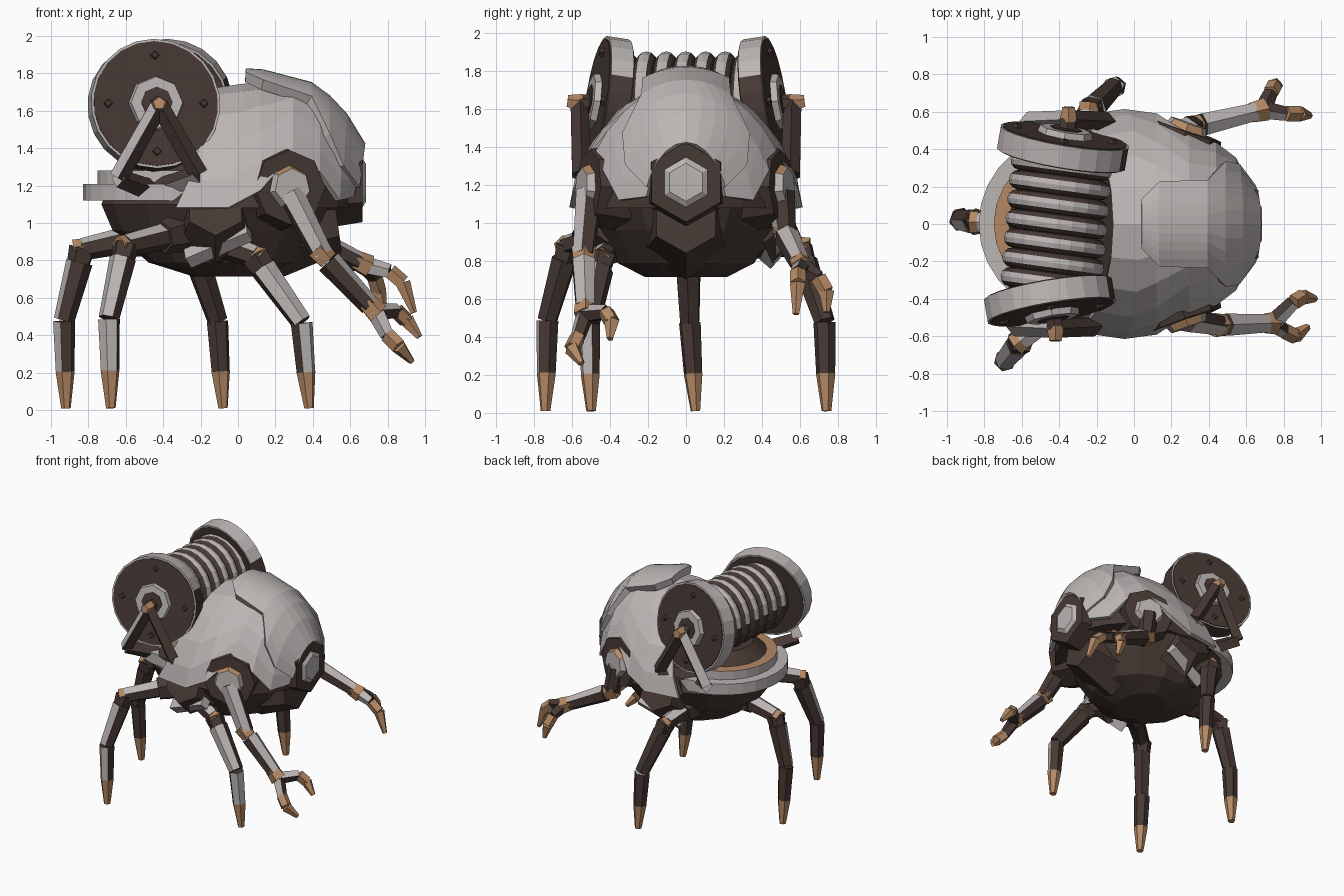
import bpy, bmesh, math
from mathutils import Vector, Matrix

cube = bpy.data.objects.get("Cube")
if cube:
    bpy.data.objects.remove(cube)


def material(name, rgb):
    m = bpy.data.materials.new(name)
    m.use_nodes = True
    m.diffuse_color = (*rgb, 1)
    m.node_tree.nodes["Principled BSDF"].inputs["Base Color"].default_value = (*rgb, 1)
    return m


GREY = material("pale_grey", (0.50, 0.465, 0.455))
DARK = material("dark_brown", (0.062, 0.041, 0.034))
TAN = material("copper_tan", (0.46, 0.25, 0.13))


def finish(name, bm, mat, accent=None, rule=None):
    """Turn a bmesh into an object; faces that pass the rule get the accent."""
    bmesh.ops.recalc_face_normals(bm, faces=bm.faces)
    bm.normal_update()
    if rule:
        for f in bm.faces:
            f.material_index = int(rule(f))
    me = bpy.data.meshes.new(name)
    bm.to_mesh(me)
    bm.free()
    me.materials.append(mat)
    if accent:
        me.materials.append(accent)
    ob = bpy.data.objects.new(name, me)
    bpy.context.collection.objects.link(ob)
    return ob


def rod(name, p, q, r0, r1, mat, sides=6, accent=None, toward=None, limit=0.55):
    """Tapered prism from p to q; faces turned toward a direction get the accent."""
    p, q = Vector(p), Vector(q)
    d = q - p
    bm = bmesh.new()
    bmesh.ops.create_cone(bm, cap_ends=True, segments=sides, radius1=r0, radius2=r1, depth=d.length,
                          matrix=Matrix.Translation((p + q) / 2) @ d.to_track_quat('Z', 'Y').to_matrix().to_4x4())
    rule = None
    if toward:
        t = Vector(toward).normalized()
        rule = lambda f: f.normal.dot(t) > limit
    return finish(name, bm, mat, accent, rule)


def loft(name, rings, mat, closed=False, caps=False):
    bm = bmesh.new()
    rows = [[bm.verts.new(v) for v in ring] for ring in rings]
    n = len(rows[0])
    for a, b in zip(rows, rows[1:]):
        for i in range(n if closed else n - 1):
            j = (i + 1) % n
            bm.faces.new((a[i], a[j], b[j], b[i]))
    if caps:
        bm.faces.new(rows[0])
        bm.faces.new(rows[-1])
    return finish(name, bm, mat)


def arch(x, w, h, angle, lean=0.0, n=10):
    """Domed cross-section of the body, leaning back toward its lower edge."""
    ring = []
    for i in range(n + 1):
        a = math.radians(angle) * (2 * i / n - 1)
        c = max(math.cos(a), 0)
        ring.append((x - lean * (1 - c), w * math.sin(a), 1.08 + h * c ** 1.25))
    return ring


# Body shell: x, half width, height, opening angle, lean
stations = [(-0.11, 0.56, 0.63, 90, 0.22), (0.03, 0.60, 0.65, 90, 0.08), (0.12, 0.59, 0.65, 78, 0),
            (0.29, 0.55, 0.64, 58, 0), (0.43, 0.465, 0.58, 66, 0), (0.55, 0.35, 0.47, 82, 0.02),
            (0.645, 0.21, 0.32, 75, 0.05)]
shell = loft("body_shell", [arch(*s) for s in stations], GREY)
core = loft("inner_body", [arch(x, w - 0.05, h - 0.05, 90, l) for x, w, h, a, l in stations], DARK,
            closed=True, caps=True)
crest = loft("crest_plate", [arch(x, w + 0.04, h + 0.07 - 0.06 * x, a, l) for x, w, h, a, l in (
    (0.04, 0.60, 0.65, 11, 0), (0.13, 0.59, 0.65, 20, 0), (0.38, 0.50, 0.60, 24, 0),
    (0.47, 0.42, 0.54, 44, 0), (0.56, 0.32, 0.45, 58, 0.04), (0.655, 0.17, 0.30, 66, 0.05))], GREY)
for ob, t in ((shell, 0.03), (crest, 0.06)):
    mod = ob.modifiers.new("thickness", 'SOLIDIFY')
    mod.thickness = t
    mod.offset = 0


def oval(cx, rx, ry, z, n=14):
    return [(cx + rx * math.cos(math.tau * i / n), ry * math.sin(math.tau * i / n), z) for i in range(n)]


# Lower hull and rear turntable
loft("lower_hull", [oval(-0.06, 0.18, 0.22, 0.715), oval(-0.08, 0.40, 0.37, 0.79), oval(-0.10, 0.57, 0.47, 0.96),
                    oval(-0.10, 0.63, 0.55, 1.10), oval(-0.10, 0.60, 0.50, 1.18)], DARK, closed=True, caps=True)
rod("turntable_rim", (-0.35, 0, 1.12), (-0.35, 0, 1.21), 0.48, 0.48, GREY, 28)
rod("turntable_drum", (-0.35, 0, 1.21), (-0.35, 0, 1.28), 0.40, 0.40, GREY, 24, TAN, (0, 0, 1))
rod("turntable_dome", (-0.35, 0, 1.28), (-0.35, 0, 1.36), 0.32, 0.22, DARK, 20)

# Eye
rod("eye_housing", (0.42, 0, 1.215), (0.665, 0, 1.215), 0.25, 0.21, DARK)
rod("eye_lens", (0.66, 0, 1.215), (0.685, 0, 1.215), 0.14, 0.10, GREY)
rod("chin", (0.18, 0, 0.97), (0.53, 0, 1.02), 0.27, 0.18, DARK)

# Cable spool: two splayed flanges, a core and windings
a, b = Vector((-0.45, -0.41, 1.63)), Vector((-0.38, 0.41, 1.63))
rod("spool_core", a, b, 0.225, 0.225, DARK, 20)
axis = (b - a).normalized()
for i in range(7):
    c = a.lerp(b, 0.12 + 0.76 * i / 6)
    tilt = axis + Vector((0.05, 0, 0))
    bpy.ops.mesh.primitive_torus_add(major_segments=20, minor_segments=12, major_radius=0.222,
                                     minor_radius=0.052, location=c,
                                     rotation=tilt.to_track_quat('Z', 'Y').to_euler())
    ob = bpy.context.object
    ob.name = "cable_winding"
    ob.data.materials.append(DARK)
    ob.data.materials.append(GREY)
    turn = ob.rotation_euler.to_matrix()
    for f in ob.data.polygons:
        nrm, out = turn @ f.normal, (turn @ f.center).normalized()
        f.material_index = int(nrm.dot(out) > 0.82 and nrm.z > 0.05)

for c, s in ((a, -1), (b, 1)):
    n = Vector((0.17, s, 0.15)).normalized()
    side = n.cross(Vector((0, 0, 1))).normalized()
    up = side.cross(n)
    rod("spool_flange", c - n * 0.06, c + n * 0.06, 0.35, 0.35, DARK, 22, GREY, (-0.6, 0, 0.8), -0.25)
    for e in (-1, 1):
        rod("flange_face", c + n * e * 0.058, c + n * e * 0.066, 0.337, 0.337, DARK, 22)
    rod("spool_hub", c + n * 0.06, c + n * 0.10, 0.15, 0.14, GREY, 8)
    rod("hub_recess", c + n * 0.10, c + n * 0.106, 0.085, 0.085, DARK, 8)
    for k in range(4):
        g = math.tau * k / 4
        o = c + (side * math.cos(g) + up * math.sin(g)) * 0.26
        rod("flange_bolt", o + n * 0.06, o + n * 0.085, 0.028, 0.018, DARK, 4)
    # Spool support frame
    hub = Vector((c.x + 0.03, s * 0.56, 1.63))
    rod("axle", c, hub, 0.055, 0.045, DARK)
    rod("axle_cap", hub - Vector((0, s * 0.01, 0)), hub + Vector((0, s * 0.065, 0.01)), 0.05, 0.035, TAN, 5)
    for foot in ((c.x - 0.19, s * 0.55, 1.24), (c.x + 0.24, s * 0.55, 1.26)):
        rod("spool_strut", hub, foot, 0.048, 0.05, DARK, 4, GREY, (-0.7, 0, 0.7))
        rod("strut_foot", foot, (c.x, s * 0.36, 1.17), 0.05, 0.06, DARK, 4, GREY, (-0.5, s, 0), 0.7)


def part(p, q, t):
    return Vector(p).lerp(Vector(q), t)


def knuckle(name, p, q, mat, r=0.06):
    """Short block straddling a joint along the direction p to q."""
    d = (Vector(q) - Vector(p)).normalized() * 0.045
    rod(name, Vector(p) - d, Vector(p) + d, r, r * 0.85, mat, 5)


# Walking legs: hip, knee, ankle, toe, the direction their pale paint faces, and its tightness
legs = [("right_rear_leg", (-0.30, -0.38, 0.95), (-0.60, -0.62, 0.88), (-0.69, -0.73, 0.49), (-0.68, -0.74, 0.01), (-0.2, -1, 0.2), 0.5),
        ("rear_leg", (-0.50, 0, 0.93), (-0.83, 0.01, 0.86), (-0.93, 0.02, 0.48), (-0.92, 0.05, 0.01), (-0.8, -0.6, 0.3), 0.85),
        ("left_leg", (-0.28, 0.34, 0.92), (-0.24, 0.60, 0.87), (-0.11, 0.73, 0.48), (-0.08, 0.74, 0.01), (0, 0.1, 1), 0.8),
        ("right_front_leg", (-0.14, -0.36, 0.90), (0.09, -0.44, 0.82), (0.34, -0.51, 0.47), (0.38, -0.50, 0.01), (0.4, -1, 0.2), 0.55)]
for name, hip, knee, ankle, toe, face, tight in legs:
    rod(name + "_hip", part(hip, knee, -0.2), part(hip, knee, 0.35), 0.12, 0.09, DARK)
    rod(name + "_thigh", part(hip, knee, 0.3), knee, 0.072, 0.06, DARK, 6, GREY, (face[0] / 2, face[1] / 2, 1), 0.65)
    knuckle(name + "_knee", knee, hip, TAN, 0.062)
    knuckle(name + "_knee_guard", part(knee, ankle, 0.1), ankle, DARK, 0.076)
    rod(name + "_shin", part(knee, ankle, 0.18), ankle, 0.072, 0.056, DARK, 6, GREY, face, tight)
    rod(name + "_lower_shin", part(ankle, toe, 0.01), part(ankle, toe, 0.58), 0.06, 0.051, DARK, 6, GREY, face, tight)
    rod(name + "_foot", part(ankle, toe, 0.58), toe, 0.052, 0.026, TAN, 6)

# Grasping arms: shoulder, elbow, wrist and two bent fingers
arms = [("right_arm", (0.27, -0.49, 1.19), (0.45, -0.54, 0.83), (0.74, -0.53, 0.52),
         [((0.85, -0.42, 0.53), (0.90, -0.39, 0.48), (0.97, -0.40, 0.39)),
          ((0.80, -0.57, 0.40), (0.86, -0.60, 0.34), (0.93, -0.55, 0.26))]),
        ("left_arm", (0.27, 0.48, 1.19), (0.32, 0.52, 0.95), (0.69, 0.61, 0.77),
         [((0.73, 0.70, 0.71), (0.75, 0.74, 0.64), (0.78, 0.74, 0.53)),
          ((0.81, 0.59, 0.74), (0.88, 0.59, 0.68), (0.94, 0.58, 0.52))])]
for name, sh, elbow, wrist, fingers in arms:
    s = 1 if sh[1] > 0 else -1
    sh = Vector(sh)
    out = Vector((0.35, s, 0.05)).normalized()
    rod(name + "_socket", sh - out * 0.16, sh + out * 0.025, 0.23, 0.20, DARK, 8)
    rod(name + "_shoulder", sh, sh + out * 0.065, 0.13, 0.10, GREY, 7, TAN, (0, s * 0.3, 1), 0.55)
    rod(name + "_upper", sh + out * 0.02 - Vector((0, 0, 0.03)), elbow, 0.075, 0.06, DARK, 6, GREY, (0.3, -0.7, 0.6))
    knuckle(name + "_elbow", elbow, wrist, TAN, 0.068)
    rod(name + "_forearm", part(elbow, wrist, 0.12), part(elbow, wrist, 0.88), 0.068, 0.055, DARK, 6, GREY,
        (0.5, -0.2, 0.8), 0.6)
    knuckle(name + "_wrist", part(elbow, wrist, 0.92), elbow, TAN, 0.065)
    for base, mid, tip in fingers:
        rod(name + "_palm", wrist, base, 0.05, 0.04, DARK, 5, GREY, (-0.1, -0.8, 0.6), 0.4)
        rod(name + "_finger", base, mid, 0.044, 0.043, TAN, 5)
        rod(name + "_fingertip", mid, tip, 0.043, 0.018, TAN, 5)

# Dark side skirts, each with a pale trim strip below
for s in (-1, 1):
    rod("flank_skirt", (-0.12, s * 0.36, 1.0), (-0.12, s * 0.54, 1.08), 0.23, 0.16, DARK, 6)
    rod("flank_trim", (-0.27, s * 0.44, 0.81), (0.06, s * 0.51, 0.95), 0.055, 0.05, GREY, 4)
